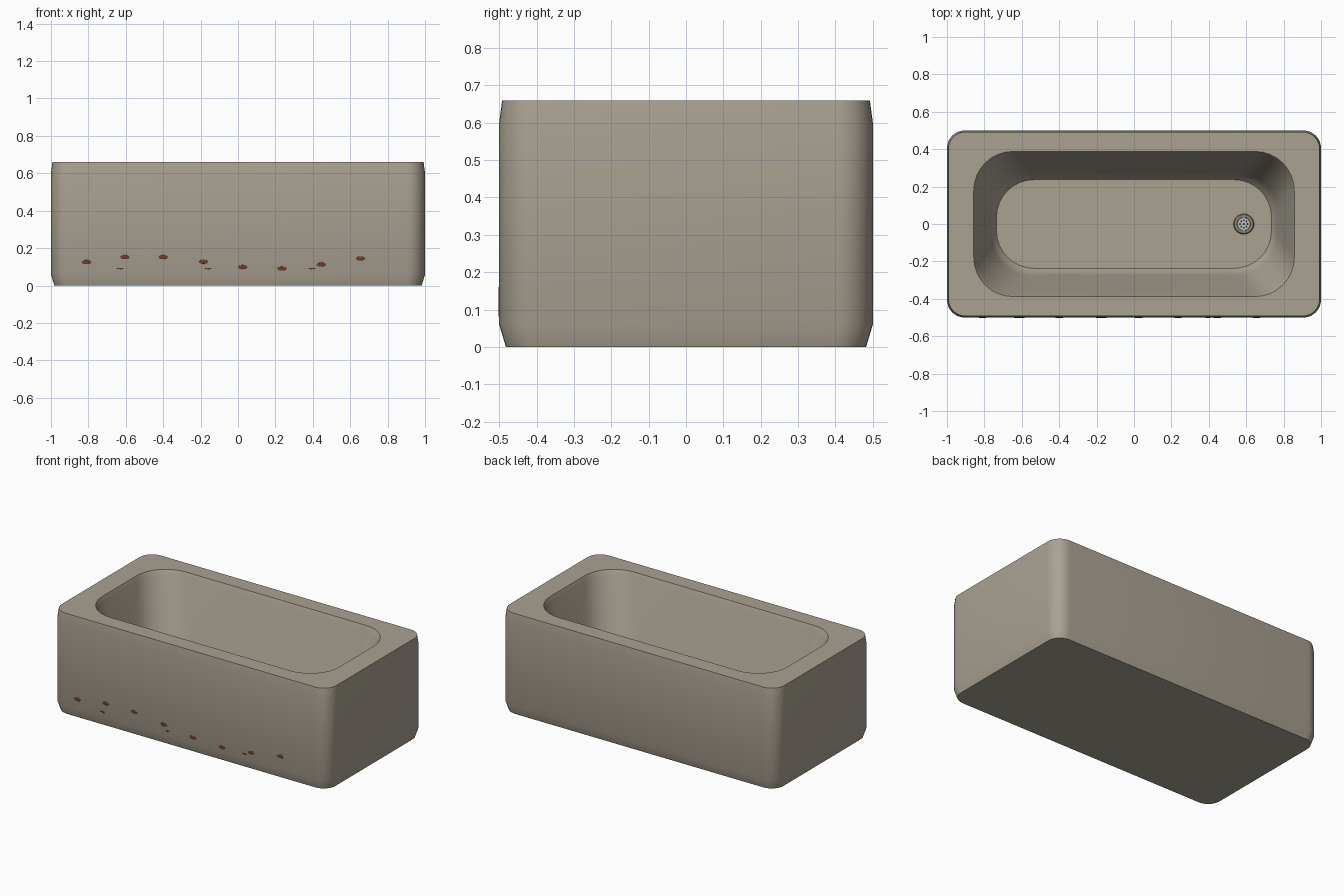
import bpy, bmesh, math

if "Cube" in bpy.data.objects:
    bpy.data.objects.remove(bpy.data.objects["Cube"])

def mat(name, c):
    m = bpy.data.materials.new(name)
    m.diffuse_color = (*c, 1)
    m.use_nodes = True
    m.node_tree.nodes["Principled BSDF"].inputs["Base Color"].default_value = m.diffuse_color
    return m

ENAMEL = mat("aged_enamel", (0.40, 0.36, 0.29))
RUST = mat("rust", (0.15, 0.05, 0.02))
BRASS = mat("tarnished_metal", (0.28, 0.23, 0.16))
STEEL = mat("steel", (0.5, 0.5, 0.5))
DARK = mat("dark_hole", (0.03, 0.03, 0.03))

def finish(name, bm, m, angle=35):
    bmesh.ops.recalc_face_normals(bm, faces=bm.faces)
    me = bpy.data.meshes.new(name)
    bm.to_mesh(me)
    bm.free()
    me.materials.append(m)
    ob = bpy.data.objects.new(name, me)
    bpy.context.collection.objects.link(ob)
    bpy.ops.object.select_all(action='DESELECT')
    bpy.context.view_layer.objects.active = ob
    ob.select_set(True)
    bpy.ops.object.shade_smooth_by_angle(angle=math.radians(angle))
    return ob

def rounded_ring(bm, hx, hy, r, z, seg=8):
    out = []
    for q, (sx, sy) in enumerate([(1, 1), (-1, 1), (-1, -1), (1, -1)]):
        for i in range(seg + 1):
            a = math.pi / 2 * (q + i / seg)
            out.append(bm.verts.new((sx * (hx - r) + r * math.cos(a),
                                     sy * (hy - r) + r * math.sin(a), z)))
    return out

def loft(name, rings, m, closed=False, angle=35):
    bm = bmesh.new()
    loops = [rounded_ring(bm, *r) for r in rings]
    pairs = list(zip(loops, loops[1:]))
    if closed:
        pairs.append((loops[-1], loops[0]))
    else:
        bm.faces.new(loops[0])
        bm.faces.new(loops[-1])
    for a, b in pairs:
        n = len(a)
        for i in range(n):
            bm.faces.new((a[i], a[(i + 1) % n], b[(i + 1) % n], b[i]))
    return finish(name, bm, m, angle)

# Tub: outer apron, flat rim and sloping basin as one continuous shell
FLOOR = 0.12
loft("tub_body", [
    (0.982, 0.482, 0.085, 0.0), (1.0, 0.5, 0.095, 0.06), (1.0, 0.5, 0.095, 0.60),
    (0.992, 0.492, 0.09, 0.66), (0.857, 0.388, 0.21, 0.66), (0.845, 0.376, 0.21, 0.63),
    (0.765, 0.275, 0.21, 0.19), (0.75, 0.258, 0.21, 0.145), (0.735, 0.237, 0.20, FLOOR)], ENAMEL)

# Drain: raised collar, strainer plate and its holes
DX = 0.587
def move(ob, loc):
    ob.location = loc
    return ob

def round_ring(r, z):
    return (r, r, r * 0.9999, z)

move(loft("drain_collar", [round_ring(0.055, 0), round_ring(0.05, 0.008),
                           round_ring(0.036, 0.008), round_ring(0.032, 0)], BRASS, closed=True),
     (DX, 0, FLOOR))
move(loft("drain_strainer", [round_ring(0.034, 0), round_ring(0.034, 0.005)], STEEL), (DX, 0, FLOOR))
bm = bmesh.new()
spots = [(0, 0)] + [(0.02 * math.cos(k * math.pi / 4), 0.02 * math.sin(k * math.pi / 4)) for k in range(8)]
for x, y in spots:
    v = bmesh.ops.create_circle(bm, cap_ends=True, segments=10, radius=0.005)["verts"]
    bmesh.ops.translate(bm, verts=v, vec=(x, y, 0.0056))
move(finish("drain_holes", bm, DARK), (DX, 0, FLOOR))

# Rust chips scattered along the lower front
bm = bmesh.new()
chips = [(-0.81, 0.125), (-0.605, 0.152), (-0.4, 0.152), (-0.185, 0.127),
         (0.025, 0.098), (0.235, 0.09), (0.445, 0.112), (0.655, 0.145)]
dashes = [(-0.63, 0.091), (-0.16, 0.091), (0.395, 0.091)]
for pts, sx, sz in ((chips, 0.026, 0.011), (dashes, 0.017, 0.004)):
    for x, z in pts:
        v = bmesh.ops.create_uvsphere(bm, u_segments=12, v_segments=8, radius=1)["verts"]
        bmesh.ops.scale(bm, verts=v, vec=(sx, 0.002, sz))
        bmesh.ops.translate(bm, verts=v, vec=(x, -0.5, z))
finish("rust_chips", bm, RUST)
